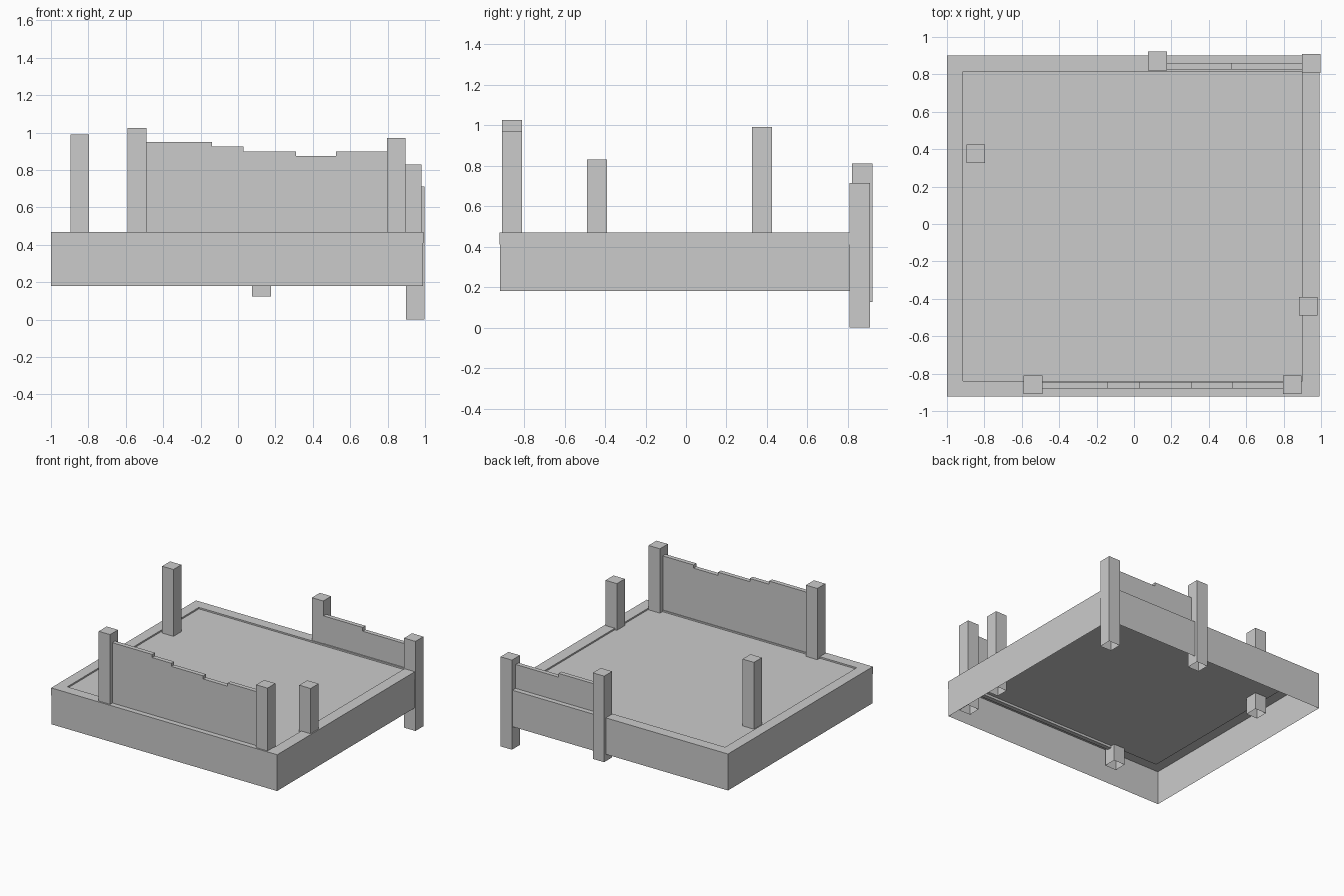
import bpy, bmesh

if "Cube" in bpy.data.objects:
    bpy.data.objects.remove(bpy.data.objects["Cube"])


def finish(name, bm):
    bmesh.ops.recalc_face_normals(bm, faces=bm.faces)
    mesh = bpy.data.meshes.new(name)
    bm.to_mesh(mesh)
    bm.free()
    obj = bpy.data.objects.new(name, mesh)
    bpy.context.collection.objects.link(obj)
    return obj


def box(name, x, y, z, open_sides=""):
    """Box from (min, max) ranges; optionally without bottom 'b' / top 't'."""
    bm = bmesh.new()
    bmesh.ops.create_cube(bm, size=1)
    for v in bm.verts:
        v.co = [r[0] if c < 0 else r[1] for c, r in zip(v.co, (x, y, z))]
    bm.normal_update()
    gone = [f for f in bm.faces
            if ("b" in open_sides and f.normal.z < -0.9)
            or ("t" in open_sides and f.normal.z > 0.9)]
    bmesh.ops.delete(bm, geom=gone, context="FACES")
    return finish(name, bm)


def stepped_panel(name, steps, x_end, y, z0):
    """Upright board whose top edge steps; steps = [(x start, top z), ...]."""
    pts = [(steps[0][0], z0)]
    ends = [s[0] for s in steps[1:]] + [x_end]
    for (x, z), xe in zip(steps, ends):
        pts += [(x, z), (xe, z)]
    pts.append((x_end, z0))
    bm = bmesh.new()
    rows = [[bm.verts.new((px, py, pz)) for px, pz in pts] for py in y]
    bm.faces.new(rows[0])
    bm.faces.new(rows[1])
    for i in range(len(pts)):
        j = (i + 1) % len(pts)
        bm.faces.new((rows[0][i], rows[0][j], rows[1][j], rows[1][i]))
    return finish(name, bm)


# Thin skirt around the platform, open underneath
X0, X1, Y0, Y1 = -1.0, 0.988, -0.92, 0.9
box("skirt", (X0, X1), (Y0, Y1), (0.18, 0.45), "bt")

# Hem: thin band overlapping the top of the skirt
box("hem", (X0, 0.991), (-0.922, Y1), (0.41, 0.47), "bt")

# Sunken deck inside a slightly raised rim
DX, DY = (-0.915, 0.9), (-0.84, 0.815)
box("deck", DX, DY, (0.445, 0.458))
Z = (0.452, 0.47)
box("rim_left", (X0, DX[0]), DY, Z)
box("rim_right", (DX[1], 0.991), DY, Z)
box("rim_front", (X0, 0.991), (-0.922, DY[0]), Z)
box("rim_back", (X0, 0.991), (DY[1], Y1), Z)

# Square posts: name, centre x, centre y, bottom z, top z
H = 0.05
for name, x, y, z0, z1 in (
    ("front_left_post", -0.540, -0.859, 0.31, 1.025),
    ("front_right_post", 0.846, -0.859, 0.26, 0.97),
    ("left_post", -0.846, 0.375, 0.31, 0.99),
    ("right_post", 0.932, -0.44, 0.20, 0.83),
    ("back_left_post", 0.126, 0.871, 0.125, 0.81),
    ("back_right_post", 0.947, 0.858, 0.0, 0.713),
):
    box(name, (x - H, x + H), (y - H, y + H), (z0, z1), "b")

# Stepped boards between the posts
stepped_panel("front_board",
              [(-0.5, 0.95), (-0.14, 0.925), (0.03, 0.90), (0.31, 0.875), (0.525, 0.90)],
              0.80, (-0.88, -0.845), 0.43)
stepped_panel("back_board", [(0.17, 0.69), (0.52, 0.66)], 0.905, (0.825, 0.86), 0.43)
